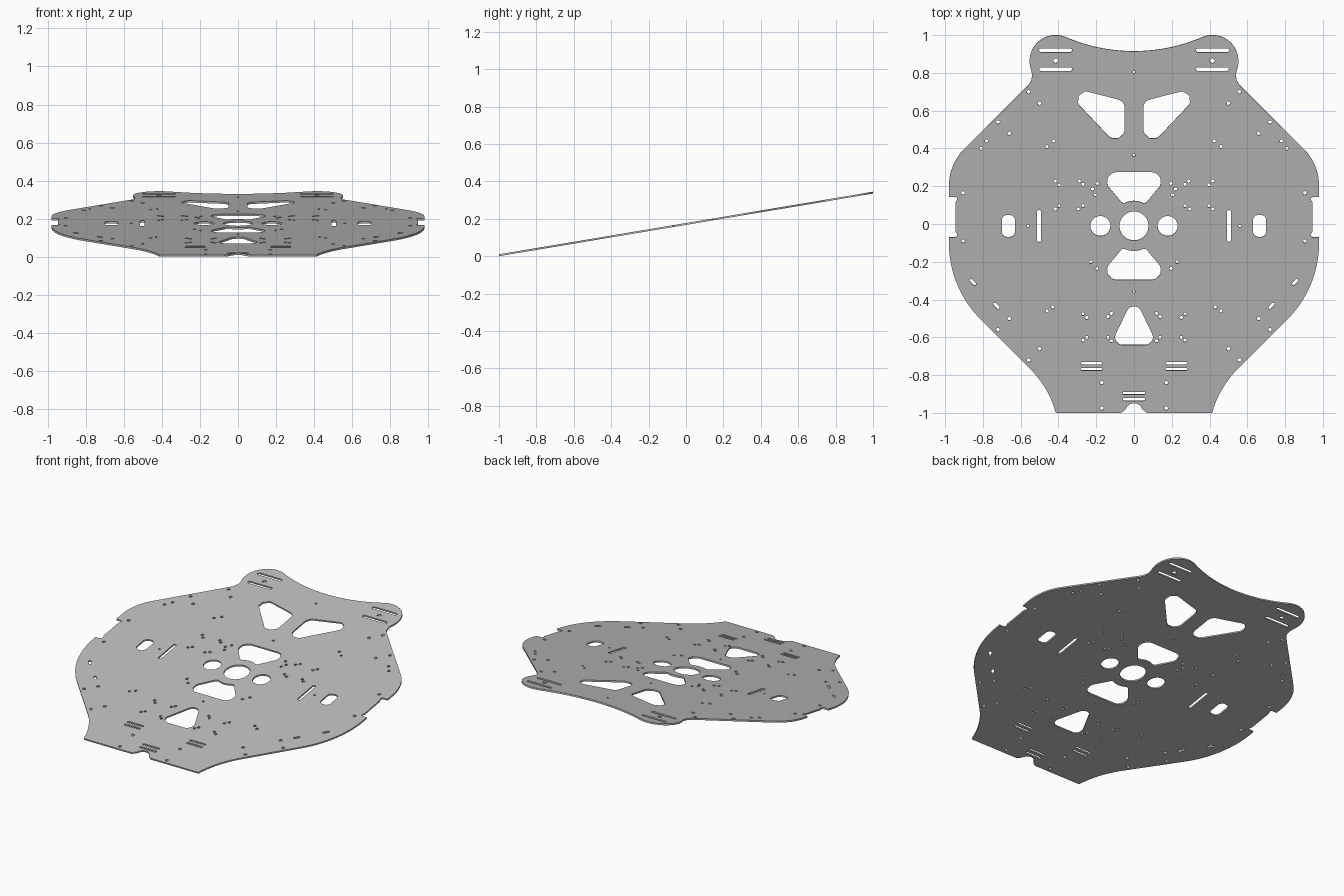
import bpy
import bmesh
from math import sin, cos, tan, pi, radians
from mathutils import Matrix, Vector

TILT = radians(9.5)
THICKNESS = .01
MID = -.01          # line about which the hole pattern mirrors front to back

default_cube = bpy.data.objects.get("Cube")
if default_cube:
    bpy.data.objects.remove(default_cube, do_unlink=True)


def arc(cx, cy, radius, start, end, steps=16):
    """Points along a circular arc, angles in degrees."""
    angles = [radians(start + (end - start) * i / steps) for i in range(steps + 1)]
    return [(cx + radius * cos(a), cy + radius * sin(a)) for a in angles]


def circle(cx, cy, radius, steps=12):
    return arc(cx, cy, radius, 0, 360, steps)[:-1]


def rounded(corners, steps=6):
    """Polygon of (x, y, radius) corners with every corner filleted."""
    points = []
    count = len(corners)
    for i, (x, y, radius) in enumerate(corners):
        corner = Vector((x, y))
        before = (Vector(corners[i - 1][:2]) - corner).normalized()
        after = (Vector(corners[(i + 1) % count][:2]) - corner).normalized()
        half = before.angle(after) / 2
        centre = corner + (before + after).normalized() * radius / sin(half)
        first = corner + before * radius / tan(half) - centre
        last = corner + after * radius / tan(half) - centre
        for k in range(steps + 1):
            spoke = first.lerp(last, k / steps).normalized() * radius
            points.append(tuple(centre + spoke))
    return points


def slot(cx, cy, width, height, radius=None):
    """Rounded rectangle, fully round ended unless a radius is given."""
    r = radius or min(width, height) * .49
    w, h = width / 2, height / 2
    return rounded([(cx - w, cy - h, r), (cx + w, cy - h, r),
                    (cx + w, cy + h, r), (cx - w, cy + h, r)])


def flip_x(points):
    return [(-x, y) for x, y in points]


def flip_y(points):
    return [(x, 2 * MID - y) for x, y in points]


# Plate outline: right half from back centre to front centre, then mirrored
half_outline = (
    arc(0, 1.833, .918, -90, -67)            # hollow back edge
    + arc(.415, .862, .138, 113, -20, 24)    # back lobe
    + arc(.62, .787, .08, 160, 225, 8)       # neck under the lobe
    + arc(.70, .20, .28, 45, 0)              # rear shoulder
    + [(.98, .145), (.95, .145), (.938, .14), (.938, .125), (.945, .115),
       (.945, -.04), (.938, -.05), (.938, -.065), (.95, -.07), (.98, -.07)]
    + arc(.41, -.10, .57, 0, -45)            # front shoulder
    + arc(.928, -1.143, .534, 135, 164.5)    # flare into the front edge
    + [(.413, -1), (.07, -1), (.053, -.988)]
    + arc(0, -.993, .045, 20, 90, 8)         # small front notch
)
outline = half_outline + flip_x(half_outline[1:-1])[::-1]

# Openings on the centre line
centre_trapezoid = rounded([(.2, .275, .05), (-.2, .275, .05), (-.058, .105, .02),
                            (0, .137, .1), (.058, .105, .02)])
front_triangle = rounded([(0, -.382, .04), (-.124, -.64, .04), (.124, -.64, .04)])
centre_openings = [
    circle(0, MID, .077, 40),
    centre_trapezoid,
    flip_y(centre_trapezoid),
    front_triangle,
    slot(0, -.895, .12, .014),
    slot(0, -.928, .12, .014),
]
centre_openings += [circle(0, y, .007) for y in (.805, .365, -.357)]

# Openings repeated on both sides
side_openings = [
    rounded([(.05, .651, .045), (.393, .739, .045), (.05, .375, .05)]),
    circle(.178, MID, .053, 32),
    slot(.503, MID, .022, .17),
    slot(.665, MID, .07, .117, .028),
    slot(.415, .92, .175, .02),
    slot(.415, .82, .175, .02),
    slot(.225, -.737, .115, .014),
    slot(.225, -.768, .115, .014),
    circle(.415, .865, .013),
    circle(.56, MID, .007),
    circle(.17, -.84, .01),
    circle(.17, -.975, .01),
]

# Bolt holes mirrored front to back as well
for x, y in [(.557, .70), (.50, .64), (.72, .54), (.66, .48)]:
    bolt = circle(x, y, .01)
    side_openings += [bolt, flip_y(bolt)]
side_openings += [circle(.905, .165, .01), circle(.905, -.09, .01)]

# Small paired holes
small_holes = [
    (.81, .40), (.78, .44), (.46, .41), (.425, .44),
    (.417, .228), (.397, .207), (.417, .08), (.397, .097),
    (.29, .228), (.27, .21), (.295, .08), (.27, .097),
    (.195, .215), (.22, .185), (.205, .155), (.228, -.2), (.197, -.235),
    (.46, -.46), (.43, -.44), (.27, -.475), (.25, -.495),
    (.137, -.49), (.12, -.473), (.27, -.615), (.25, -.6),
    (.137, -.6), (.12, -.618),
]
side_openings += [circle(x, y, .009, 10) for x, y in small_holes]

# Short diagonal slots near the front shoulders
for x, y in [(.853, -.308), (.728, -.433)]:
    turn = Matrix.Rotation(pi / 4, 2)
    tiny = [turn @ Vector(p) for p in slot(0, 0, .042, .016)]
    side_openings.append([(x + p.x, y + p.y) for p in tiny])

# Filled flat curve with all the openings, given its thickness
curve = bpy.data.curves.new("base_plate", "CURVE")
curve.dimensions = "2D"
curve.fill_mode = "BOTH"
curve.extrude = THICKNESS / 2
loops = [outline] + centre_openings + side_openings + [flip_x(p) for p in side_openings]
for points in loops:
    spline = curve.splines.new("POLY")
    spline.points.add(len(points) - 1)
    for target, (x, y) in zip(spline.points, points):
        target.co = (x, y / cos(TILT), 0, 1)
    spline.use_cyclic_u = True

plate = bpy.data.objects.new("base_plate", curve)
bpy.context.collection.objects.link(plate)
bpy.ops.object.select_all(action="DESELECT")
plate.select_set(True)
bpy.context.view_layer.objects.active = plate
bpy.ops.object.convert(target="MESH")
plate = bpy.context.view_layer.objects.active

# Tilt the plate up toward the back and rest its front edge on the ground
mesh = plate.data
bm = bmesh.new()
bm.from_mesh(mesh)
bmesh.ops.remove_doubles(bm, verts=bm.verts, dist=.00005)
bmesh.ops.recalc_face_normals(bm, faces=bm.faces)
bmesh.ops.rotate(bm, verts=bm.verts, cent=(0, 0, 0), matrix=Matrix.Rotation(TILT, 3, "X"))
lowest = min(v.co.z for v in bm.verts)
bmesh.ops.translate(bm, verts=bm.verts, vec=(0, 0, -lowest))
bm.to_mesh(mesh)
bm.free()

# Single plain grey
grey = bpy.data.materials.new("plain_grey")
grey.use_nodes = True
colour = (.5, .5, .5, 1)
grey.diffuse_color = colour
grey.node_tree.nodes["Principled BSDF"].inputs["Base Color"].default_value = colour
mesh.materials.clear()
mesh.materials.append(grey)
bpy.ops.object.shade_smooth_by_angle(angle=radians(30))
